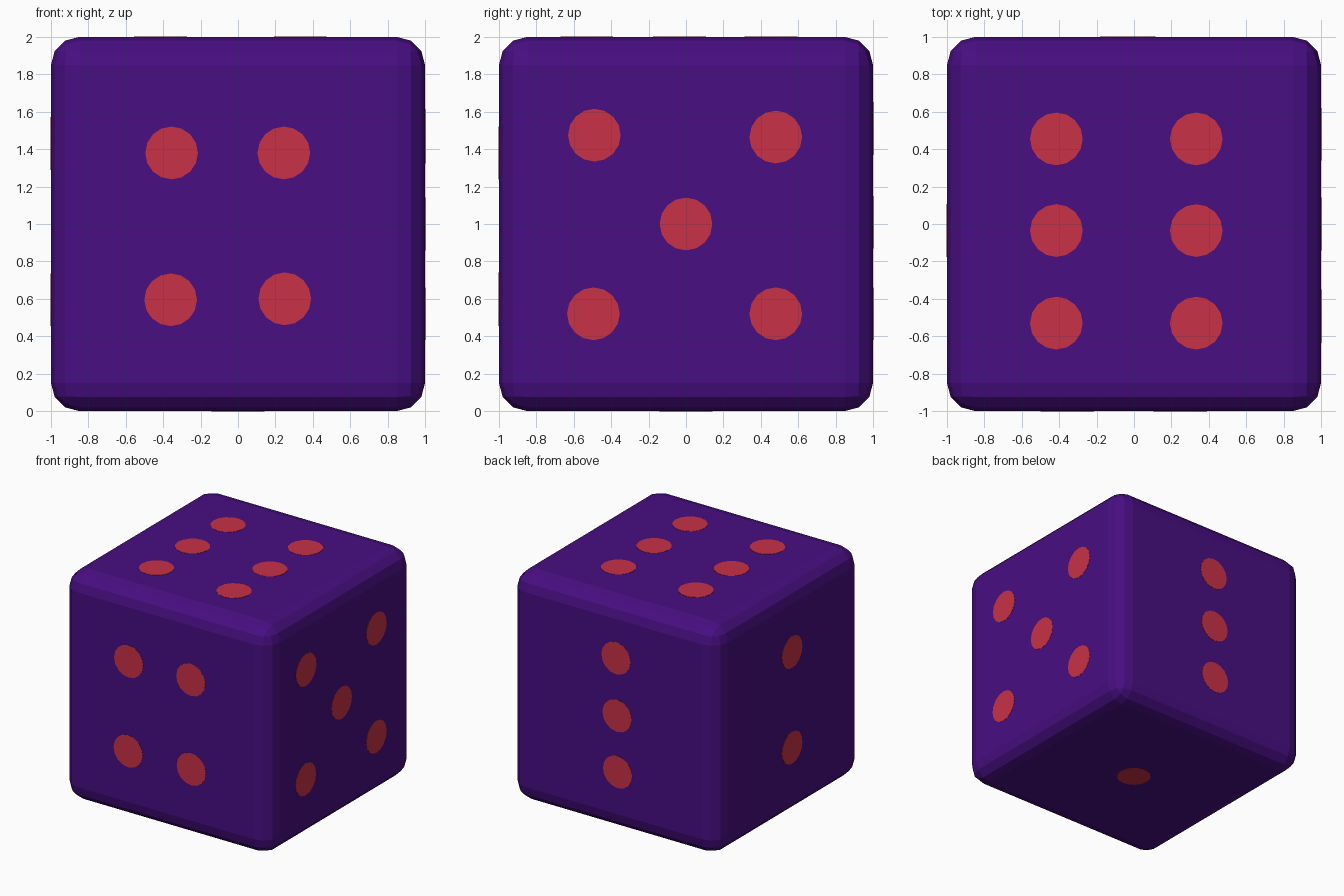
import bpy, bmesh, math
from mathutils import Matrix, Vector

if "Cube" in bpy.data.objects:
    bpy.data.objects.remove(bpy.data.objects["Cube"])


def material(name, srgb):
    lin = [((c / 255 + 0.055) / 1.055) ** 2.4 if c > 10 else c / 255 / 12.92 for c in srgb]
    m = bpy.data.materials.new(name)
    m.diffuse_color = (*lin, 1)
    m.use_nodes = True
    m.node_tree.nodes["Principled BSDF"].inputs["Base Color"].default_value = m.diffuse_color
    return m


purple = material("deep purple", (72, 14, 130))
red = material("warm red", (200, 49, 70))


def finish(bm, name, mat):
    me = bpy.data.meshes.new(name)
    bm.to_mesh(me)
    bm.free()
    me.materials.append(mat)
    ob = bpy.data.objects.new(name, me)
    bpy.context.collection.objects.link(ob)
    return ob


# Rounded cube body with flat-shaded three-step edges
bm = bmesh.new()
bmesh.ops.create_cube(bm, size=2, matrix=Matrix.Translation((0, 0, 1)))
bmesh.ops.bevel(bm, geom=bm.edges[:], offset=0.15, offset_type='OFFSET',
                segments=3, profile=0.5, affect='EDGES')
finish(bm, "die_body", purple)

# Pips per face: outward normal, horizontal axis, vertical axis, (u, v) from face centre
X, Y, Z = Vector((1, 0, 0)), Vector((0, 1, 0)), Vector((0, 0, 1))
faces = {
    "front": (-Y, X, Z, [(-.355, .38), (.245, .38), (-.36, -.405), (.25, -.40)]),
    "right": (X, Y, Z, [(-.49, .475), (.48, .465), (0, 0), (-.495, -.48), (.48, -.48)]),
    "top": (Z, X, Y, [(u, v) for u in (-.415, .333) for v in (.455, -.035, -.53)]),
    "back": (Y, -X, Z, [(.025, .51), (.035, .01), (.04, -.48)]),
    "left": (-X, -Y, Z, [(.035, .43), (.035, -.405)]),
    "bottom": (-Z, X, -Y, [(0, 0)]),
}

# Thin red discs lying on each face
for name, (n, u, v, spots) in faces.items():
    bm = bmesh.new()
    axes = Matrix((u, v, n)).transposed().to_4x4()
    for a, b in spots:
        pos = Vector((0, 0, 1)) + n + u * a + v * b
        bmesh.ops.create_cone(bm, cap_ends=True, segments=16, radius1=0.141, radius2=0.141,
                              depth=0.006, matrix=Matrix.Translation(pos) @ axes)
    # keep the bottom pip from dipping under the ground by sinking the plates slightly
    bmesh.ops.translate(bm, verts=bm.verts[:], vec=-n * 0.001)
    finish(bm, name + "_pips", red)
